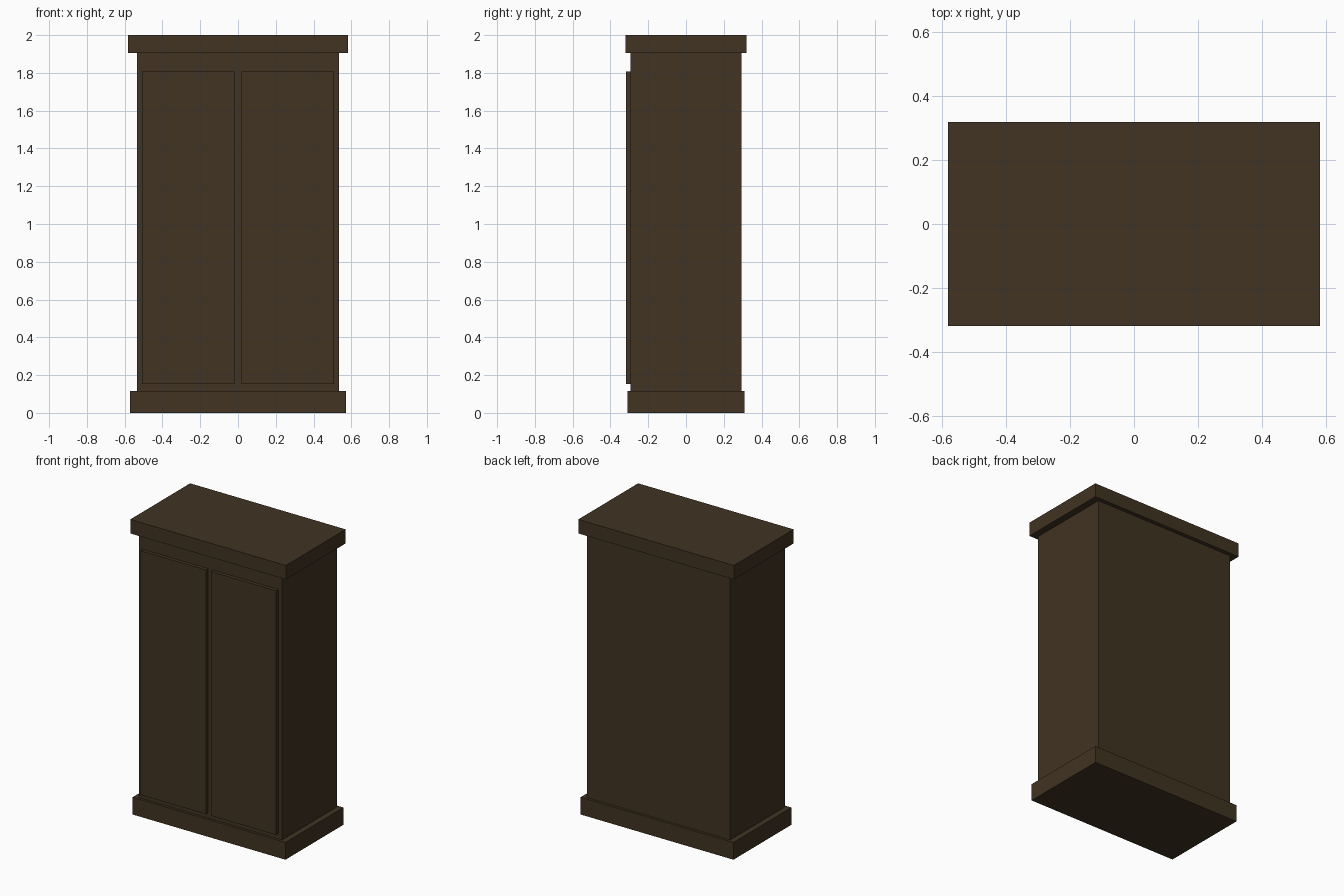
import bpy

if "Cube" in bpy.data.objects:
    bpy.data.objects.remove(bpy.data.objects["Cube"])

wood = bpy.data.materials.new("dark_wood")
wood.diffuse_color = (0.052, 0.033, 0.016, 1.0)
wood.use_nodes = True
wood.node_tree.nodes["Principled BSDF"].inputs["Base Color"].default_value = wood.diffuse_color


def box(name, x, y, z):
    """Box from (min, max) ranges on each axis."""
    mid = [(a + b) / 2 for a, b in (x, y, z)]
    bpy.ops.mesh.primitive_cube_add(size=1, location=mid)
    ob = bpy.context.object
    ob.name = name
    ob.scale = [b - a for a, b in (x, y, z)]
    bpy.ops.object.transform_apply(location=False, rotation=False, scale=True)
    ob.data.materials.append(wood)
    return ob


# Carcass, plinth and cornice
box("cabinet_body", (-0.535, 0.535), (-0.293, 0.293), (0.117, 1.905))
box("plinth", (-0.573, 0.573), (-0.31, 0.31), (0, 0.117))
box("cornice", (-0.583, 0.583), (-0.32, 0.32), (1.905, 2.0))

# Pair of doors standing proud of the front
for name, x in (("left_door", (-0.507, -0.018)), ("right_door", (0.018, 0.507))):
    box(name, x, (-0.317, -0.293), (0.153, 1.807))
